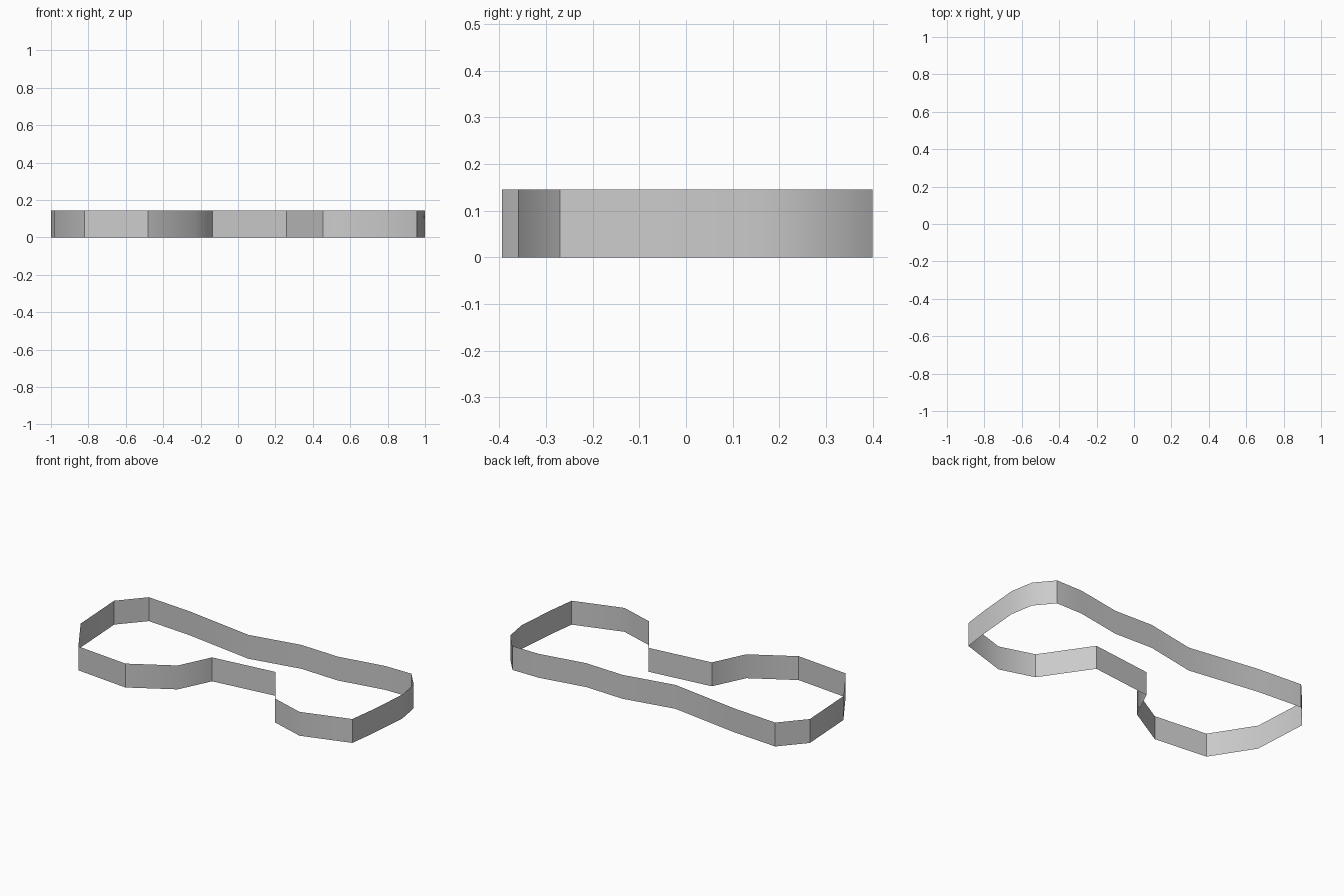
import bpy, bmesh, math

if "Cube" in bpy.data.objects:
    bpy.data.objects.remove(bpy.data.objects["Cube"])

HEIGHT = 0.145

# Outline of the wall seen from above, clockwise from the left side
OUTLINE = [
    (-1.0, 0.24), (-0.87, 0.387), (-0.58, 0.365), (-0.14, 0.30),
    (0.175, 0.36), (0.425, 0.35), (0.71, 0.40), (0.885, 0.40),
    (0.975, 0.293), (1.0, 0.148), (0.978, -0.11), (0.957, -0.27),
    (0.665, -0.36), (0.455, -0.295), (0.26, -0.01), (-0.135, -0.055),
    (-0.23, -0.25), (-0.48, -0.395), (-0.82, -0.36), (-0.98, -0.11),
]

# Thin wall: closed outline extruded straight up, open at top and bottom
bm = bmesh.new()
base = [bm.verts.new((x, y, 0)) for x, y in OUTLINE]
edges = [bm.edges.new((a, b)) for a, b in zip(base, base[1:] + base[:1])]
result = bmesh.ops.extrude_edge_only(bm, edges=edges)
top = [v for v in result["geom"] if isinstance(v, bmesh.types.BMVert)]
bmesh.ops.translate(bm, verts=top, vec=(0, 0, HEIGHT))

# Make the faces point outwards
bm.normal_update()
bm.faces.ensure_lookup_table()
left = min(bm.faces, key=lambda f: f.calc_center_median().x)
if left.normal.x > 0:
    bmesh.ops.reverse_faces(bm, faces=bm.faces[:])

mesh = bpy.data.meshes.new("outline_wall")
bm.to_mesh(mesh)
bm.free()
wall = bpy.data.objects.new("outline_wall", mesh)
bpy.context.collection.objects.link(wall)

# Soften shallow bends only
bpy.context.view_layer.objects.active = wall
wall.select_set(True)
bpy.ops.object.shade_smooth_by_angle(angle=math.radians(35))
